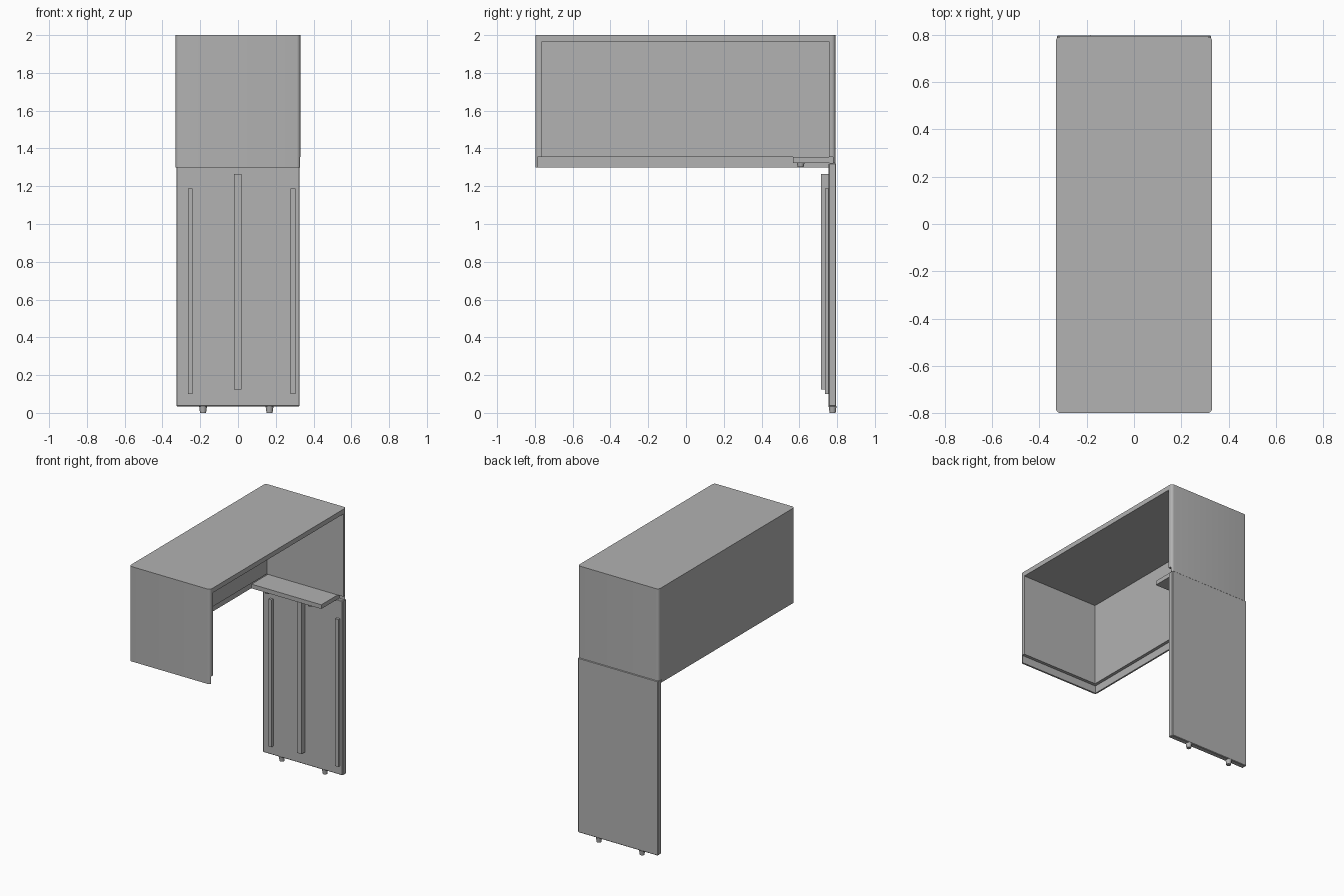
import bpy

cube = bpy.data.objects.get("Cube")
if cube:
    bpy.data.objects.remove(cube, do_unlink=True)

grey = bpy.data.materials.new("plain_grey")
grey.use_nodes = True
colour = (0.445, 0.445, 0.445, 1)
grey.diffuse_color = colour
grey.node_tree.nodes["Principled BSDF"].inputs["Base Color"].default_value = colour


def apply_modifier(obj, name):
    bpy.ops.object.select_all(action='DESELECT')
    obj.select_set(True)
    bpy.context.view_layer.objects.active = obj
    bpy.ops.object.modifier_apply(modifier=name)


def box(name, x, y, z, bevel=0, segments=1, upright_only=False):
    """Box from (low, high) ranges, optionally with bevelled edges."""
    bpy.ops.mesh.primitive_cube_add(size=1, location=[sum(r) / 2 for r in (x, y, z)])
    obj = bpy.context.object
    obj.name = name
    obj.scale = [r[1] - r[0] for r in (x, y, z)]
    bpy.ops.object.transform_apply(location=False, rotation=False, scale=True)
    obj.data.materials.append(grey)
    if bevel:
        mod = obj.modifiers.new("Bevel", 'BEVEL')
        mod.width, mod.segments = bevel, segments
        if upright_only:
            attr = obj.data.attributes.new("bevel_weight_edge", 'FLOAT', 'EDGE')
            for e in obj.data.edges:
                a, b = (obj.data.vertices[i].co for i in e.vertices)
                attr.data[e.index].value = 1.0 if abs(a.z - b.z) > 0.1 else 0.0
            mod.limit_method = 'WEIGHT'
        apply_modifier(obj, mod.name)
    return obj


def carve(target, x, y, z):
    cutter = box("cutter", x, y, z)
    cutter.hide_render = True
    mod = target.modifiers.new("Carve", 'BOOLEAN')
    mod.operation, mod.solver, mod.object = 'DIFFERENCE', 'EXACT', cutter
    apply_modifier(target, mod.name)
    bpy.data.objects.remove(cutter, do_unlink=True)


def foot(name, x, y, bottom, height):
    bpy.ops.mesh.primitive_cone_add(vertices=24, radius1=0.016, radius2=0.021,
                                    depth=height, location=(x, y, bottom + height / 2))
    obj = bpy.context.object
    obj.name = name
    obj.data.materials.append(grey)
    bpy.ops.object.shade_smooth_by_angle()


# Hood: open on the left and below, with a stepped lower rim
hood = box("hood", (-0.33, 0.33), (-0.798, 0.791), (1.30, 2.0), 0.02, 6, True)
carve(hood, (-0.295, 0.5), (-0.762, 0.757), (1.0, 1.965))
carve(hood, (-0.318, 0.5), (-0.785, 0.779), (1.0, 1.355))
carve(hood, (-0.5, 0.5), (0.755, 1.0), (1.0, 1.322))
bpy.context.view_layer.objects.active = hood
hood.select_set(True)
bpy.ops.object.shade_smooth_by_angle()

# Tall back leg and the shelf resting on it
box("back_leg_panel", (-0.326, 0.326), (0.755, 0.795), (0.034, 1.322), 0.004)
box("shelf", (-0.287, 0.283), (0.567, 0.778), (1.324, 1.355))

# Vertical slats on the leg
box("centre_slat", (-0.02, 0.018), (0.715, 0.756), (0.125, 1.265))
box("right_slat", (-0.265, -0.24), (0.735, 0.756), (0.10, 1.187))
box("left_slat", (0.278, 0.304), (0.735, 0.756), (0.10, 1.187))

# Feet under the leg and small pads under the shelf
for side, x in (("right", -0.185), ("left", 0.167)):
    foot(side + "_foot", x, 0.776, 0, 0.036)
    foot(side + "_shelf_pad", x, 0.607, 1.302, 0.024)
